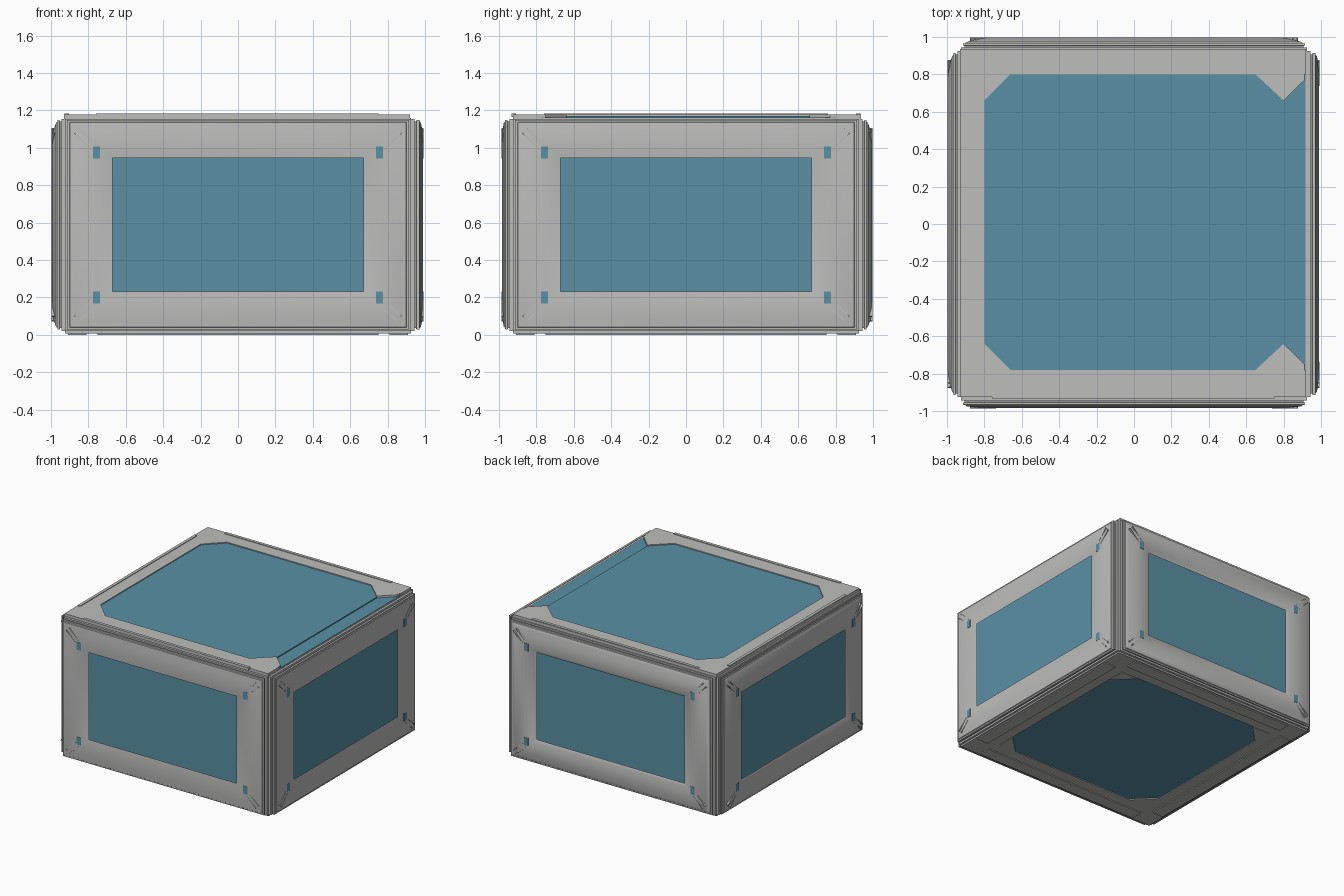
import bpy, bmesh, math
from mathutils import Matrix, Vector

if "Cube" in bpy.data.objects:
    bpy.data.objects.remove(bpy.data.objects["Cube"])


def material(name, rgb):
    m = bpy.data.materials.new(name)
    m.diffuse_color = (*rgb, 1)
    m.use_nodes = True
    m.node_tree.nodes["Principled BSDF"].inputs["Base Color"].default_value = m.diffuse_color
    return m


GREY = material("light grey", (0.51, 0.51, 0.505))
BLUE = material("steel blue", (0.10, 0.28, 0.375))
CZ = 0.588


def finish(bm, name, mat, matrix=None, smooth=False):
    bmesh.ops.recalc_face_normals(bm, faces=bm.faces)
    me = bpy.data.meshes.new(name)
    bm.to_mesh(me)
    bm.free()
    if matrix:
        me.transform(matrix)
    me.materials.append(mat)
    ob = bpy.data.objects.new(name, me)
    bpy.context.collection.objects.link(ob)
    if smooth:
        bpy.ops.object.select_all(action='DESELECT')
        ob.select_set(True)
        bpy.context.view_layer.objects.active = ob
        bpy.ops.object.shade_smooth_by_angle(angle=math.radians(25))
    return ob


def box(name, mat, x, y, z, matrix=None, tilt=0):
    # box from ranges, optionally tilted about its own y axis
    bm = bmesh.new()
    c = Vector((sum(x) / 2, sum(y) / 2, sum(z) / 2))
    m = (Matrix.Translation(c) @ Matrix.Rotation(tilt, 4, 'Y')
         @ Matrix.Diagonal((x[1] - x[0], y[1] - y[0], z[1] - z[0], 1)))
    bmesh.ops.create_cube(bm, size=1, matrix=m)
    return finish(bm, name, mat, matrix)


def prism(name, mat, pts, z0, z1):
    bm = bmesh.new()
    f = bm.faces.new([bm.verts.new((x, y, z0)) for x, y in pts])
    ext = bmesh.ops.extrude_face_region(bm, geom=[f])
    bmesh.ops.translate(bm, vec=(0, 0, z1 - z0),
                        verts=[v for v in ext['geom'] if isinstance(v, bmesh.types.BMVert)])
    return finish(bm, name, mat)


def ring(name, mat, loops, matrix):
    # bridged rectangles (half width, half height, distance from centre)
    bm = bmesh.new()
    rows = [[bm.verts.new((sx * w, -d, CZ + sz * h))
             for sx, sz in ((-1, -1), (1, -1), (1, 1), (-1, 1))] for w, h, d in loops]
    for a, b in zip(rows, rows[1:]):
        for i in range(4):
            j = (i + 1) % 4
            bm.faces.new((a[i], a[j], b[j], b[i]))
    return finish(bm, name, mat, matrix, smooth=True)


# inner body, its blue sides show through the window openings
box("inner_body", BLUE, (-0.918, 0.918), (-0.918, 0.918), (0.02, 1.162))

# four side panels: edge distance and top of the bulge
for k, (side, edge, peak) in enumerate((("front", 0.974, 0.985), ("right", 0.978, 0.99),
                                        ("back", 0.972, 0.997), ("left", 0.972, 0.997))):
    M = Matrix.Rotation(k * math.pi / 2, 4, 'Z')
    ring(side + "_backing", GREY, [(0.925, 0.567, 0.914), (0.925, 0.567, 0.943),
                                   (0.85, 0.50, 0.943), (0.85, 0.50, 0.914)], M)
    # bulging sheet frame around the window
    loops = [(0.905, 0.552, 0.942), (0.905, 0.552, 0.952), (0.915, 0.56, 0.954),
             (0.915, 0.56, edge - 0.008), (0.902, 0.55, edge - 0.006), (0.898, 0.546, edge)]
    for i in range(1, 9):
        t = i / 8
        d = edge + (peak - edge) * math.sin(math.pi * t * 0.95)
        loops.append((0.898 - 0.228 * t, 0.546 - 0.189 * t, d))
    ring(side + "_frame", GREY, loops, M)
    for sx in (-1, 1):
        for sz in (-1, 1):
            # corner slot
            cx, cz = sx * 0.757, CZ + sz * 0.388
            box(side + "_corner_slot", BLUE, (cx - 0.019, cx + 0.019),
                (-peak - 0.001, -peak + 0.008), (cz - 0.032, cz + 0.032), M)
            # mitre ridges
            for o in (-0.012, 0.012):
                rx, rz = sx * (0.818 + o), CZ + sz * (0.462 - o)
                box(side + "_mitre_ridge", GREY, (rx - 0.06, rx + 0.06),
                    (-peak - 0.001, -edge),
                    (rz - 0.004, rz + 0.004), M, tilt=-sx * sz * math.radians(43))

# top frame, open on the right side
T0, T1 = 1.15, 1.178
box("top_frame_left", GREY, (-0.93, -0.80), (-0.925, 0.935), (T0, T1))
box("top_frame_back", GREY, (-0.80, 0.92), (0.80, 0.935), (T0, T1))
box("top_frame_front", GREY, (-0.80, 0.92), (-0.925, -0.78), (T0, T1))
box("top_window", BLUE, (-0.80, 0.80), (-0.78, 0.80), (1.16, 1.17))
for s, e in ((1, 0.80), (-1, 0.78)):
    prism("top_left_gusset", GREY, [(-0.80, s * e), (-0.66, s * e), (-0.80, s * (e - 0.14))], T0, T1)
    prism("top_right_gusset", GREY, [(0.65, s * e), (0.80, s * (e - 0.14)),
                                     (0.912, s * (e - 0.03)), (0.912, s * e)], T0, T1)
    # raised outer lip
    box("top_lip", GREY, (-0.76, 0.75), (s * 0.92 - 0.012, s * 0.92 + 0.012), (1.165, 1.183))
box("top_lip_left", GREY, (-0.928, -0.904), (-0.76, 0.76), (1.165, 1.183))
box("right_top_edge", GREY, (0.91, 0.925), (-0.92, 0.93), (1.145, 1.158))

# bottom frame with cut corners
B = 0.72
for s in (-1, 1):
    box("bottom_frame_side", GREY, (min(s * B, s * 0.925), max(s * B, s * 0.925)),
        (-0.925, 0.925), (0.008, 0.03))
    box("bottom_frame_end", GREY, (-B, B),
        (min(s * B, s * 0.925), max(s * B, s * 0.925)), (0.008, 0.03))
    box("bottom_lip_end", GREY, (-0.75, 0.75), (s * 0.86 - 0.05, s * 0.86 + 0.05), (0, 0.012))
    box("bottom_lip_side", GREY, (s * 0.86 - 0.05, s * 0.86 + 0.05), (-0.75, 0.75), (0, 0.012))
    for t in (-1, 1):
        prism("bottom_gusset", GREY, [(s * B, t * B), (s * (B - 0.16), t * B),
                                      (s * B, t * (B - 0.16))], 0.006, 0.03)
box("bottom_window", BLUE, (-B, B), (-B, B), (0.014, 0.022))
